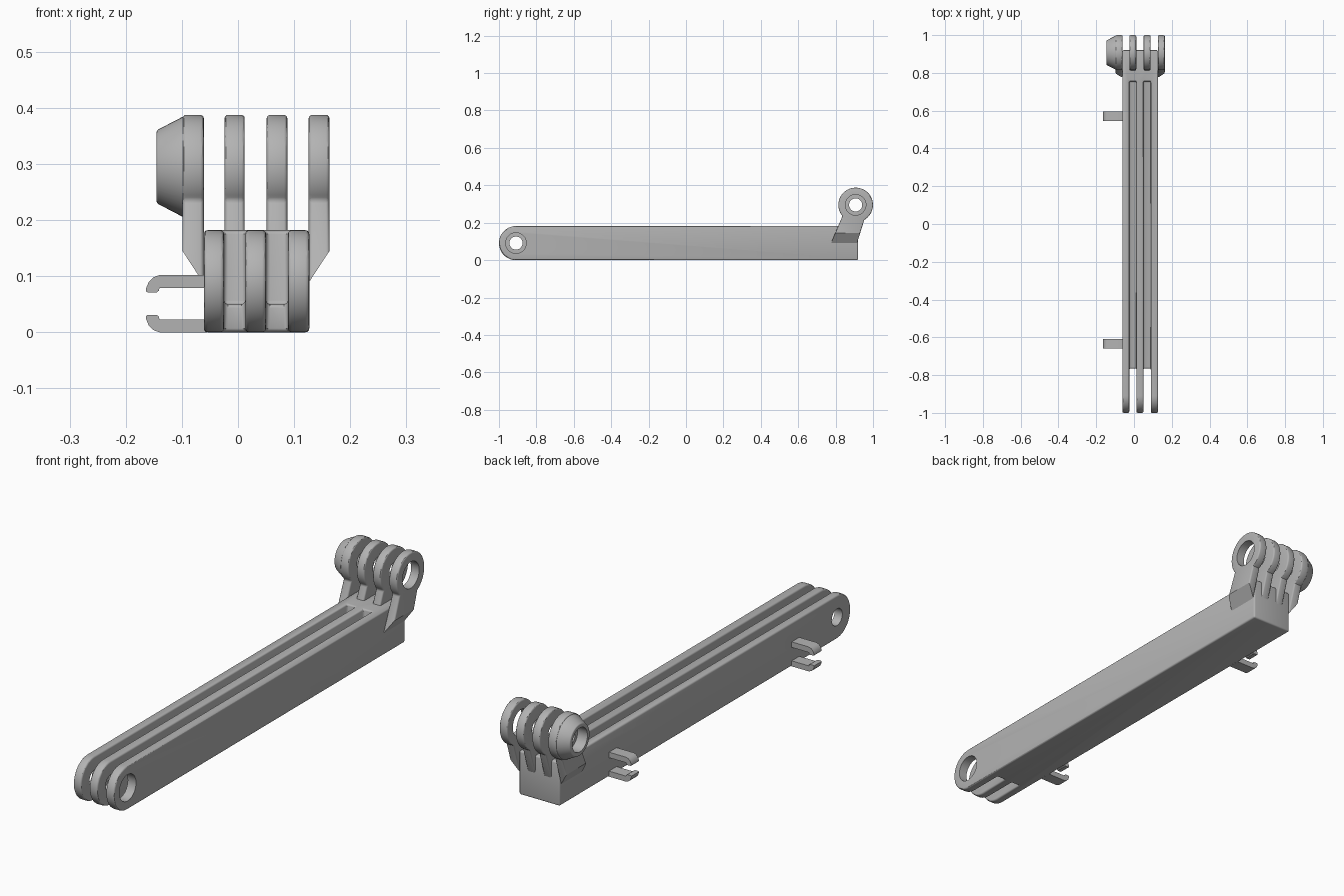
import bpy, bmesh, math
from mathutils import Matrix, Vector

if "Cube" in bpy.data.objects:
    bpy.data.objects.remove(bpy.data.objects["Cube"], do_unlink=True)

grey = bpy.data.materials.new("plain grey")
grey.use_nodes = True
grey.diffuse_color = (0.45, 0.45, 0.45, 1)
grey.node_tree.nodes["Principled BSDF"].inputs["Base Color"].default_value = (0.45, 0.45, 0.45, 1)


def make_object(name, bm):
    bmesh.ops.recalc_face_normals(bm, faces=bm.faces)
    mesh = bpy.data.meshes.new(name)
    bm.to_mesh(mesh)
    bm.free()
    mesh.materials.append(grey)
    obj = bpy.data.objects.new(name, mesh)
    bpy.context.collection.objects.link(obj)
    return obj


def extrude(name, profile, axis, start, end):
    """Closed 2D profile swept along x (profile is y,z) or y (profile is x,z)."""
    bm = bmesh.new()
    place = (lambda p: (start, p[0], p[1])) if axis == "x" else (lambda p: (p[0], start, p[1]))
    face = bm.faces.new([bm.verts.new(place(p)) for p in profile])
    new = bmesh.ops.extrude_face_region(bm, geom=[face])["geom"]
    shift = Vector((end - start, 0, 0) if axis == "x" else (0, end - start, 0))
    bmesh.ops.translate(bm, verts=[g for g in new if isinstance(g, bmesh.types.BMVert)], vec=shift)
    return make_object(name, bm)


def cone(name, x0, x1, r0, r1, centre):
    bm = bmesh.new()
    turn = Matrix.Translation(((x0 + x1) / 2, *centre)) @ Matrix.Rotation(math.pi / 2, 4, "Y")
    bmesh.ops.create_cone(bm, cap_ends=True, segments=48, radius1=r0, radius2=r1,
                          depth=x1 - x0, matrix=turn)
    return make_object(name, bm)


def box(x0, x1, y0, y1, z0, z1):
    return extrude("cutter", [(y0, z0), (y1, z0), (y1, z1), (y0, z1)], "x", x0, x1)


def apply(obj, mod):
    bpy.context.view_layer.objects.active = obj
    bpy.ops.object.modifier_apply(modifier=mod.name)


def cut(obj, cutter):
    mod = obj.modifiers.new("cut", "BOOLEAN")
    mod.operation, mod.solver, mod.object = "DIFFERENCE", "EXACT", cutter
    apply(obj, mod)
    bpy.data.objects.remove(cutter, do_unlink=True)


def bevel(obj, width):
    mod = obj.modifiers.new("soft edges", "BEVEL")
    mod.width, mod.segments = width, 3
    mod.limit_method, mod.angle_limit = "ANGLE", math.radians(40)
    apply(obj, mod)


def smooth(obj):
    bpy.ops.object.select_all(action="DESELECT")
    obj.select_set(True)
    bpy.context.view_layer.objects.active = obj
    bpy.ops.object.shade_smooth_by_angle(angle=math.radians(30))


def arc(centre, radius, a0, a1, n=28):
    angles = [math.radians(a0 + (a1 - a0) * i / n) for i in range(n + 1)]
    return [(centre[0] + radius * math.cos(a), centre[1] + radius * math.sin(a)) for a in angles]


LEFT, RIGHT, TOP = 0.127, -0.061, 0.182
FRONT_PIN, BACK_PIN = (-0.909, 0.091), (0.907, 0.295)
PIN, HEAD = 0.035, 0.055

# Long arm with a rounded front, split into three plates by two slots
arm = extrude("arm", arc(FRONT_PIN, 0.091, 90, 270) + [(0.92, 0), (0.92, TOP)], "x", RIGHT, LEFT)
for x0, x1 in [(-0.025, 0.013), (0.05, 0.089)]:
    slot = [(-1.1, -0.1), (-0.765, -0.1), (-0.765, 0.05), (0.755, 0.05), (0.755, 0.3), (-1.1, 0.3)]
    cut(arm, extrude("cutter", slot, "x", x0, x1))
bevel(arm, 0.007)
cut(arm, cone("cutter", -0.2, 0.2, PIN, PIN, FRONT_PIN))
cut(arm, cone("cutter", 0.07, 0.2, HEAD, HEAD, FRONT_PIN))
smooth(arm)

# Four raised prongs at the back, each a round eye on a slanted leg
eye = arc(BACK_PIN, 0.0925, -60, 220, 40) + [(0.775, 0.09), (0.914, 0.09)]
prongs = [("right_outer_prong", -0.099, -0.061, -1), ("right_inner_prong", -0.024, 0.012, 0),
          ("left_inner_prong", 0.051, 0.088, 0), ("left_outer_prong", 0.126, 0.163, 1)]
for name, x0, x1, side in prongs:
    prong = extrude(name, eye, "x", x0, x1)
    bevel(prong, 0.006)
    if side:
        # Slope the foot of the outer prongs in towards the arm
        bm = bmesh.new()
        bm.from_mesh(prong.data)
        bmesh.ops.bisect_plane(bm, geom=bm.verts[:] + bm.edges[:] + bm.faces[:], clear_outer=True,
                               plane_co=(x1 if side > 0 else x0, 0, 0.145),
                               plane_no=(side * 0.055, 0, -0.036))
        bmesh.ops.holes_fill(bm, edges=[e for e in bm.edges if e.is_boundary], sides=0)
        bmesh.ops.recalc_face_normals(bm, faces=bm.faces)
        bm.to_mesh(prong.data)
        bm.free()
    radius = HEAD if side > 0 else PIN
    cut(prong, cone("cutter", x0 - 0.1, x1 + 0.1, radius, radius, BACK_PIN))
    smooth(prong)

# Conical boss on the right outer prong, with a wide recess
boss = cone("boss", -0.145, -0.097, 0.065, 0.09, BACK_PIN)
bevel(boss, 0.003)
cut(boss, cone("cutter", -0.2, -0.05, 0.05, 0.05, BACK_PIN))
smooth(boss)

# Two pairs of hooked clips on the right side
hook = [(-0.055, 0.102), (-0.14, 0.102), (-0.151, 0.098), (-0.159, 0.09), (-0.164, 0.078),
        (-0.164, 0.073), (-0.161, 0.071), (-0.145, 0.071), (-0.141, 0.074), (-0.14, 0.079),
        (-0.055, 0.079)]
for place, y in [("front", -0.635), ("back", 0.57)]:
    for level, flip in [("upper", False), ("lower", True)]:
        profile = [(x, 0.102 - z if flip else z) for x, z in hook]
        smooth(extrude(f"{place}_{level}_clip", profile, "y", y - 0.025, y + 0.025))
